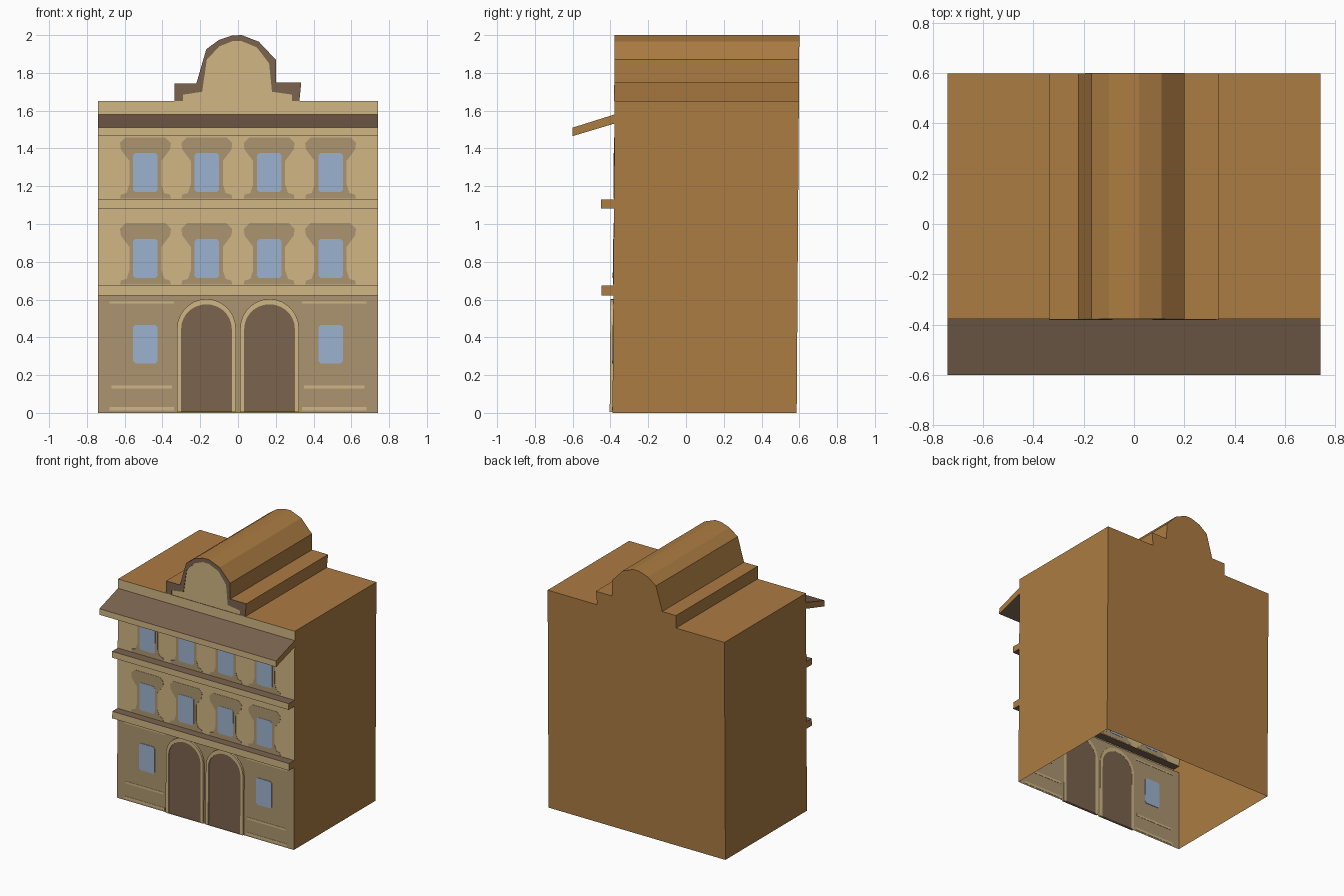
import bpy, bmesh, math

if "Cube" in bpy.data.objects:
    bpy.data.objects.remove(bpy.data.objects["Cube"])

def material(name, r, g, b):
    m = bpy.data.materials.new(name)
    lin = [((c / 255 + 0.055) / 1.055) ** 2.4 for c in (r, g, b)]
    m.diffuse_color = (*lin, 1)
    m.use_nodes = True
    m.node_tree.nodes["Principled BSDF"].inputs["Base Color"].default_value = m.diffuse_color
    return m

BROWN, BEIGE, TAN, DARK, BLUE = range(5)
MATS = [material("orange brown", 172, 124, 66), material("beige plaster", 207, 182, 132),
        material("tan stone", 172, 148, 111), material("dark brown", 122, 99, 78),
        material("window blue", 156, 178, 206)]
WALL_Y, BACK_Y, HALF_X, EAVE = -0.375, 0.6, 0.74, 1.65

def finish(name, bm):
    """Lean the part slightly like the whole building, then make the object."""
    for v in bm.verts:
        v.co.y += 0.007 * (v.co.z - 2)
    bmesh.ops.recalc_face_normals(bm, faces=bm.faces)
    me = bpy.data.meshes.new(name)
    bm.to_mesh(me)
    bm.free()
    for m in MATS:
        me.materials.append(m)
    ob = bpy.data.objects.new(name, me)
    bpy.context.collection.objects.link(ob)
    return ob

def add_face(bm, verts, mat):
    f = bm.faces.new(verts)
    f.material_index = mat

def plate(name, outline, mat, front=0.003, back=0.003):
    """Thin panel through the front wall, so it shows on both sides."""
    bm = bmesh.new()
    a = [bm.verts.new((x, WALL_Y - front, z)) for x, z in outline]
    b = [bm.verts.new((x, WALL_Y + back, z)) for x, z in outline]
    add_face(bm, a, mat)
    add_face(bm, b[::-1], mat)
    for i in range(len(a)):
        add_face(bm, (a[i - 1], a[i], b[i], b[i - 1]), mat)
    return finish(name, bm)

def ring(name, outer, inner, mat, front, back):
    """Frame between two outlines with the same number of points."""
    bm = bmesh.new()
    loops = [[bm.verts.new((x, WALL_Y + y, z)) for x, z in pts]
             for pts, y in ((outer, back), (outer, -front), (inner, -front), (inner, back))]
    for k in range(4):
        p, q = loops[k], loops[(k + 1) % 4]
        for i in range(len(p)):
            add_face(bm, (p[i - 1], p[i], q[i], q[i - 1]), mat)
    return finish(name, bm)

def box_outline(x0, x1, z0, z1, c=0.0):
    if not c:
        return [(x0, z0), (x1, z0), (x1, z1), (x0, z1)]
    return [(x0 + c, z0), (x1 - c, z0), (x1, z0 + c), (x1, z1 - c),
            (x1 - c, z1), (x0 + c, z1), (x0, z1 - c), (x0, z0 + c)]

def arch_outline(cx, half, spring, rise, n=14):
    pts = [(cx + half * math.cos(math.pi * i / n), spring + rise * math.sin(math.pi * i / n))
           for i in range(n + 1)]
    return [(cx + half, 0.004)] + pts + [(cx - half, 0.004)]

# Walls: side profile (y, z) with awning and two ledges, colour of each strip
W = WALL_Y
profile = [(W, EAVE), (W, 1.58), (-0.597, 1.51), (-0.597, 1.465), (W, 1.532),
           (W, 1.13), (-0.444, 1.13), (-0.444, 1.083), (W, 1.083),
           (W, 0.675), (-0.437, 0.675), (-0.437, 0.622), (W, 0.622), (W, 0),
           (BACK_Y, 0), (BACK_Y, EAVE)]
strips = [BEIGE, DARK, BEIGE, DARK, BEIGE, DARK, BEIGE, DARK, BEIGE, DARK, BEIGE, DARK, TAN,
          None, BROWN]
bm = bmesh.new()
left = [bm.verts.new((-HALF_X, y, z)) for y, z in profile]
right = [bm.verts.new((HALF_X, y, z)) for y, z in profile]
add_face(bm, left, BROWN)
add_face(bm, right[::-1], BROWN)
for i, mat in enumerate(strips):
    if mat is not None:                     # open underneath
        add_face(bm, (left[i], left[i + 1], right[i + 1], right[i]), mat)
finish("walls", bm)

# Roof: stepped, rounded profile running front to back
gable = [(-0.335, EAVE), (-0.335, 1.745), (-0.22, 1.745), (-0.168, 1.925), (-0.10, 1.975),
         (-0.03, 1.998), (0.02, 2.0), (0.11, 1.965), (0.2, 1.87), (0.2, 1.75),
         (0.335, 1.75), (0.325, EAVE)]
line = [(-HALF_X, EAVE)] + gable + [(HALF_X, EAVE)]
bm = bmesh.new()
front = [bm.verts.new((x, WALL_Y, z)) for x, z in line]
back = [bm.verts.new((x, BACK_Y, z)) for x, z in line]
for i in range(len(line) - 1):
    add_face(bm, (front[i], front[i + 1], back[i + 1], back[i]), BROWN)
add_face(bm, front[1:-1], BEIGE)
add_face(bm, back[1:-1][::-1], BROWN)
finish("roof", bm)

# Dark trim around the gable
inner = [(-0.29, EAVE + 0.002), (-0.29, 1.685), (-0.19, 1.70), (-0.165, 1.87), (-0.10, 1.94),
         (-0.03, 1.968), (0.02, 1.968), (0.10, 1.935), (0.165, 1.85), (0.18, 1.70),
         (0.285, 1.685), (0.285, EAVE + 0.002)]
ring("gable_trim", gable, inner, DARK, 0.003, 0.003)

# Upper windows with flared stone surrounds
flare = [(0.135, 0.0), (0.13, 0.022), (0.10, 0.03), (0.085, 0.075), (0.085, 0.20),
         (0.13, 0.26), (0.135, 0.295), (0.105, 0.325)]
for base in (1.134, 0.679):
    for cx in (-0.49, -0.165, 0.165, 0.49):
        shape = [(cx + x, base + z) for x, z in flare] + \
                [(cx - x, base + z) for x, z in reversed(flare)]
        plate("window_surround", shape, TAN, 0.002, 0.002)
        plate("window", box_outline(cx - 0.065, cx + 0.065, base + 0.035, base + 0.242, 0.012),
              BLUE, 0.004, 0.004)

# Ground floor: windows, stone courses and arched doors, mirrored
for s in (-1, 1):
    cx = s * 0.49
    plate("ground_window", box_outline(cx - 0.065, cx + 0.065, 0.262, 0.465, 0.012),
          BLUE, 0.004, 0.004)
    for z, h, w in ((0.012, 0.018, 0.17), (0.128, 0.016, 0.16), (0.578, 0.012, 0.17)):
        plate("stone_course", box_outline(cx + s * 0.02 - w, cx + s * 0.02 + w, z, z + h),
              BEIGE, 0.002, 0.002)
    cx = s * 0.167
    plate("door", arch_outline(cx, 0.138, 0.445, 0.132), DARK, 0.008, 0.002)
    ring("door_frame", arch_outline(cx, 0.156, 0.445, 0.158),
         arch_outline(cx, 0.134, 0.445, 0.13), BEIGE, 0.015, 0.003)
